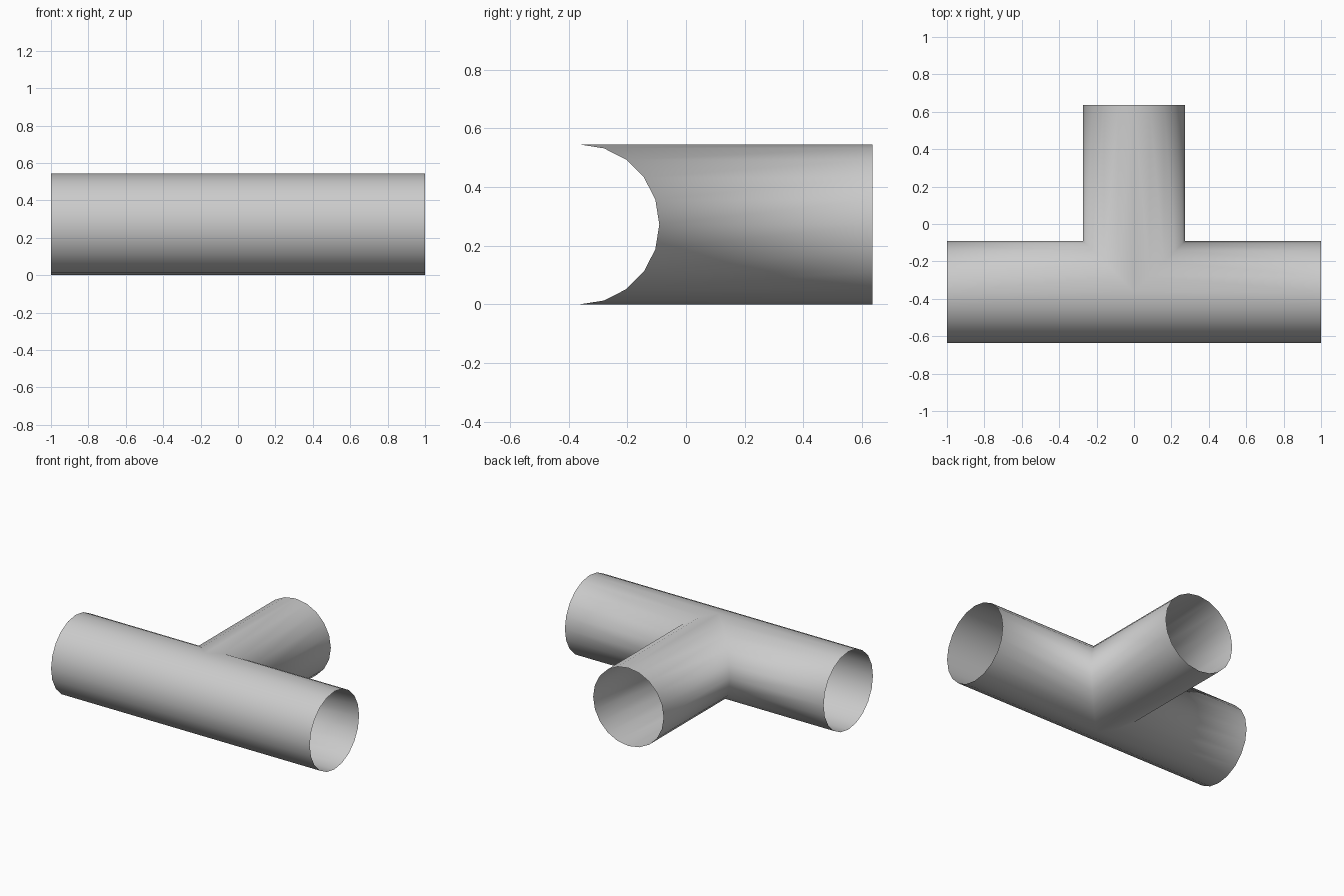
import bpy
import bmesh
from math import cos, sin, tau

cube = bpy.data.objects.get("Cube")
if cube:
    bpy.data.objects.remove(cube, do_unlink=True)

SIDES = 20
RADIUS = 0.2725
HALF_LENGTH = 1.0
BRANCH_END = 0.636
AXIS_Y = RADIUS - BRANCH_END

# Plain grey material
grey = bpy.data.materials.new("light grey")
grey.use_nodes = True
colour = (0.6, 0.6, 0.6, 1)
grey.diffuse_color = colour
grey.node_tree.nodes["Principled BSDF"].inputs["Base Color"].default_value = colour

bm = bmesh.new()


def strip(a, b):
    """Bridge two matching rows of points with quads."""
    va = [bm.verts.new(p) for p in a]
    vb = [bm.verts.new(p) for p in b]
    for i in range(len(a) - 1):
        bm.faces.new((va[i], va[i + 1], vb[i + 1], vb[i]))


# Start at the underside, so the first half of the ring faces the branch
angles = [tau * (k / SIDES - 0.25) for k in range(SIDES + 1)]
for side in (-1, 1):
    # Main pipe arm: from the mitred seam out to the open end
    seam, end = [], []
    for a in angles:
        reach, z = RADIUS * cos(a), RADIUS * (1 + sin(a))
        seam.append((side * max(0, reach), AXIS_Y + reach, z))
        end.append((side * HALF_LENGTH, AXIS_Y + reach, z))
    strip(seam, end)
    # Half of the branch pipe: from the same seam to its open end
    half = seam[:SIDES // 2 + 1]
    strip(half, [(x, BRANCH_END, z) for x, y, z in half])

bmesh.ops.remove_doubles(bm, verts=bm.verts[:], dist=0.0005)
bmesh.ops.recalc_face_normals(bm, faces=bm.faces[:])
for face in bm.faces:
    face.smooth = True

mesh = bpy.data.meshes.new("pipe_tee")
bm.to_mesh(mesh)
bm.free()
mesh.materials.append(grey)
pipe = bpy.data.objects.new("pipe_tee", mesh)
bpy.context.collection.objects.link(pipe)
